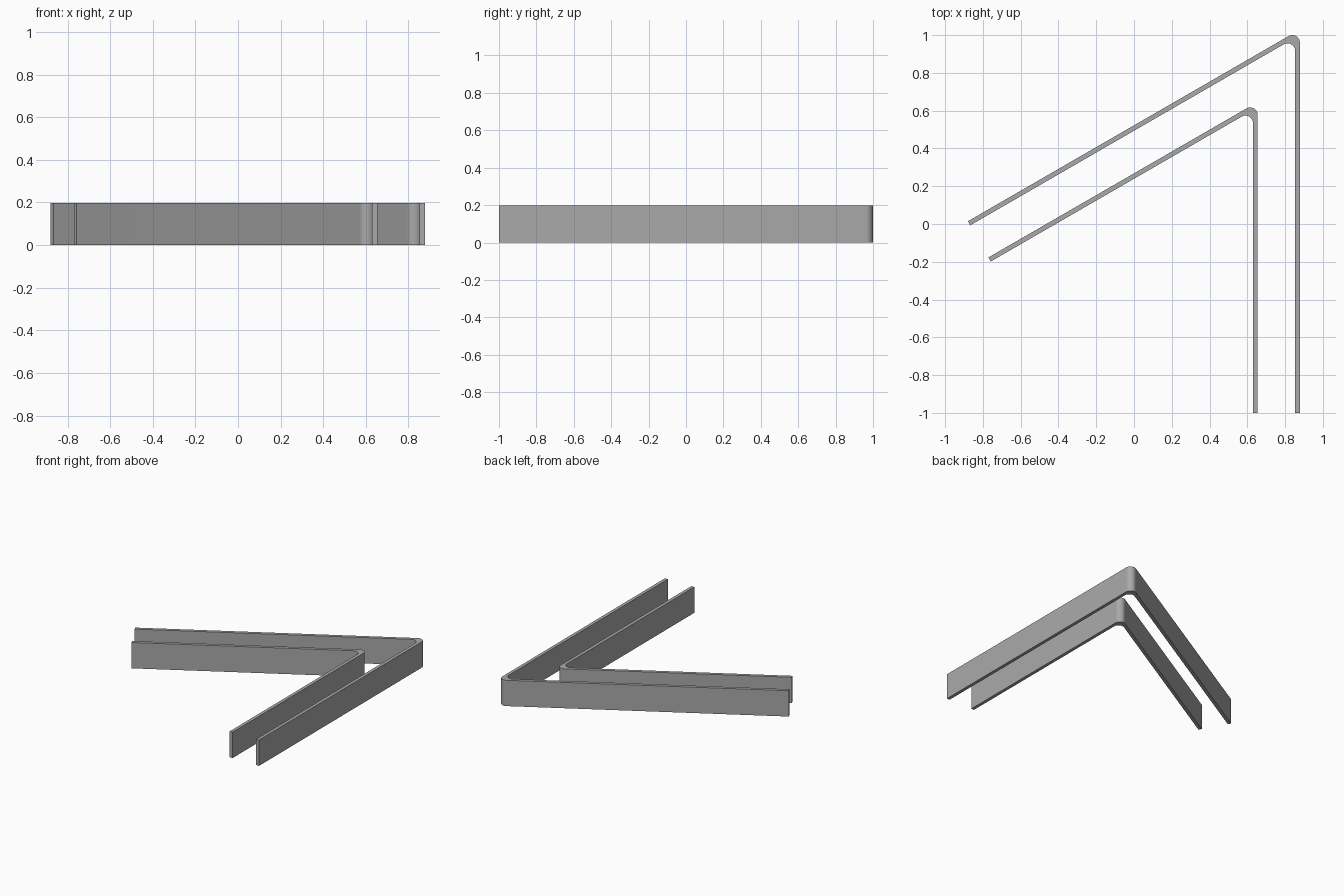
import bpy, bmesh
from math import cos, sin, radians
from mathutils import Vector

if "Cube" in bpy.data.objects:
    bpy.data.objects.remove(bpy.data.objects["Cube"], do_unlink=True)

HEIGHT, THICK, RADIUS, STEPS = 0.197, 0.025, 0.04, 16

grey = bpy.data.materials.new("plain grey")
grey.use_nodes = True
grey.diffuse_color = (0.4, 0.4, 0.4, 1)
grey.node_tree.nodes["Principled BSDF"].inputs["Base Color"].default_value = (0.4, 0.4, 0.4, 1)


def direction(deg):
    return Vector((cos(radians(deg)), sin(radians(deg))))


def arc(center, start, end):
    return [center + RADIUS * direction(start + (end - start) * i / STEPS)
            for i in range(STEPS + 1)]


def bent_strip(name, center, length):
    """Upright strip with two equal arms, folded through a rounded corner."""
    c = Vector(center)
    n_slant, n_side = direction(120), direction(0)
    d_slant, d_side = direction(210), direction(270)
    outer = arc(c, 120, 0)
    # Inner fillet has the same radius, moved in along the corner bisector
    inner = arc(c - direction(60) * THICK / cos(radians(60)), 0, 120)
    end_side = c + n_side * RADIUS + d_side * length
    end_slant = c + n_slant * RADIUS + d_slant * length
    outline = (outer + [end_side, end_side - n_side * THICK] + inner
               + [end_slant - n_slant * THICK, end_slant])

    bm = bmesh.new()
    base = bm.faces.new([bm.verts.new((p.x, p.y, 0)) for p in outline])
    top = bmesh.ops.extrude_face_region(bm, geom=[base], use_keep_orig=True)["geom"]
    bmesh.ops.translate(bm, vec=(0, 0, HEIGHT),
                        verts=[v for v in top if isinstance(v, bmesh.types.BMVert)])
    bmesh.ops.recalc_face_normals(bm, faces=bm.faces)
    mesh = bpy.data.meshes.new(name)
    bm.to_mesh(mesh)
    bm.free()
    mesh.materials.append(grey)

    obj = bpy.data.objects.new(name, mesh)
    bpy.context.collection.objects.link(obj)
    bpy.ops.object.select_all(action="DESELECT")
    obj.select_set(True)
    bpy.context.view_layer.objects.active = obj
    bpy.ops.object.shade_smooth_by_angle(angle=radians(30))


# Outer and inner strips
bent_strip("outer_strip", (0.838, 0.96), 1.96)
bent_strip("inner_strip", (0.615, 0.577), 1.577)
